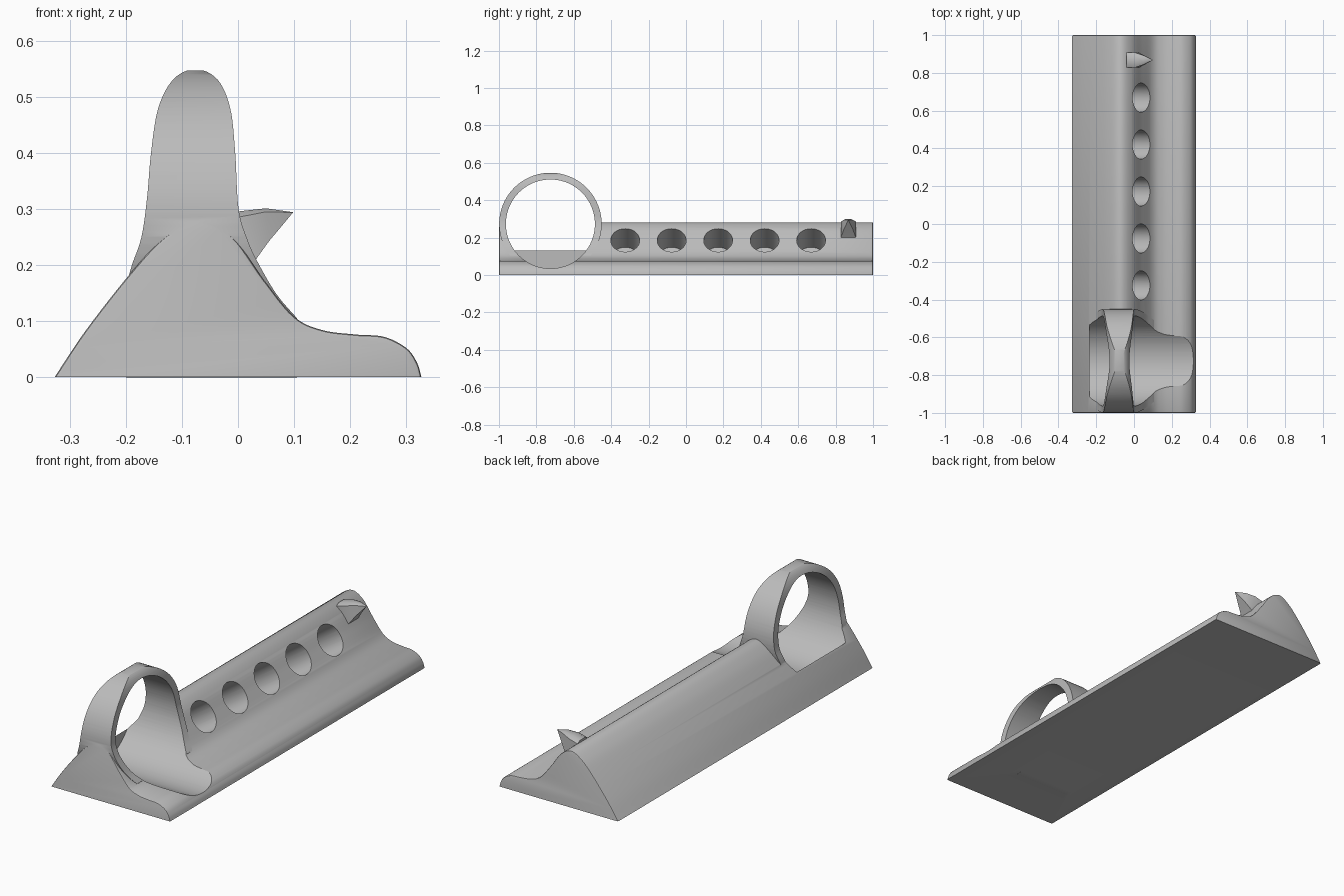
import bpy, bmesh, math
from mathutils import Vector, Matrix

cube = bpy.data.objects.get("Cube")
if cube:
    bpy.data.objects.remove(cube, do_unlink=True)

grey = bpy.data.materials.new("plain grey")
grey.use_nodes = True
colour = (0.5, 0.5, 0.5, 1)
grey.diffuse_color = colour
grey.node_tree.nodes["Principled BSDF"].inputs["Base Color"].default_value = colour


def make_object(name, bm):
    bmesh.ops.recalc_face_normals(bm, faces=bm.faces)
    mesh = bpy.data.meshes.new(name)
    bm.to_mesh(mesh)
    bm.free()
    mesh.materials.append(grey)
    obj = bpy.data.objects.new(name, mesh)
    bpy.context.collection.objects.link(obj)
    return obj


def spline(points, steps=6):
    """Smooth open curve through the points."""
    p = [Vector(q) for q in points]
    p = [2 * p[0] - p[1]] + p + [2 * p[-1] - p[-2]]
    out = []
    for a, b, c, d in zip(p, p[1:], p[2:], p[3:]):
        for i in range(steps):
            t = i / steps
            out.append((2 * b + (c - a) * t + (2 * a - 5 * b + 4 * c - d) * t ** 2
                        + (3 * b - a - 3 * c + d) * t ** 3) / 2)
    return out + [p[-2]]


def prism(name, outline, y0, y1, round_ends=0):
    """Extrude an x-z outline along y, optionally rounding the end edges."""
    bm = bmesh.new()
    face = bm.faces.new([bm.verts.new((q[0], y0, q[1])) for q in outline])
    ext = bmesh.ops.extrude_face_region(bm, geom=[face], use_keep_orig=True)
    verts = [v for v in ext["geom"] if isinstance(v, bmesh.types.BMVert)]
    bmesh.ops.translate(bm, verts=verts, vec=(0, y1 - y0, 0))
    bmesh.ops.recalc_face_normals(bm, faces=bm.faces)
    if round_ends:
        rim = [e for e in bm.edges
               if abs(e.verts[0].co.y - e.verts[1].co.y) < 1e-5
               and max(v.co.z for v in e.verts) > 1e-4]
        bmesh.ops.bevel(bm, geom=rim, offset=round_ends, segments=2,
                        profile=0.5, affect='EDGES')
    return make_object(name, bm)


def cylinder(name, radius, start, end, sides):
    start, end = Vector(start), Vector(end)
    axis = end - start
    turn = axis.to_track_quat('Z', 'Y').to_matrix().to_4x4()
    bm = bmesh.new()
    bmesh.ops.create_cone(bm, cap_ends=True, segments=sides, radius1=radius,
                          radius2=radius, depth=axis.length,
                          matrix=Matrix.Translation((start + end) / 2) @ turn)
    return make_object(name, bm)


def combine(target, tool, operation):
    """Apply a boolean and remove the tool."""
    tool.hide_render = True
    mod = target.modifiers.new("cut", 'BOOLEAN')
    mod.operation, mod.solver, mod.object = operation, 'EXACT', tool
    graph = bpy.context.evaluated_depsgraph_get()
    mesh = bpy.data.meshes.new_from_object(target.evaluated_get(graph))
    target.modifiers.clear()
    target.data = mesh
    bpy.data.objects.remove(tool, do_unlink=True)


# Long body with a rounded ridge and a low shelf
body = prism("body", spline([
    (-0.327, 0), (-0.27, 0.085), (-0.19, 0.187), (-0.13, 0.25), (-0.07, 0.282),
    (-0.01, 0.25), (0.045, 0.175), (0.1, 0.108), (0.15, 0.084), (0.21, 0.076),
    (0.26, 0.072), (0.3, 0.052), (0.319, 0.026), (0.327, 0)]), -1, 1, 0.006)

# Ring band: flared silhouette trimmed to a sideways cylinder
RING_Y, RING_Z = -0.725, 0.273
ring = prism("ring", spline([
    (-0.2, 0.16), (-0.189, 0.2), (-0.172, 0.25), (-0.162, 0.32), (-0.155, 0.4),
    (-0.142, 0.48), (-0.115, 0.531), (-0.076, 0.549), (-0.037, 0.531),
    (-0.014, 0.48), (-0.005, 0.4), (0.001, 0.3), (0.018, 0.242), (0.04, 0.196),
    (0.07, 0.146), (0.105, 0.105)]) + [(0.105, -0.1), (-0.2, -0.1)], -1.1, -0.3)
combine(ring, cylinder("ring_trim", 0.274, (-0.5, RING_Y, RING_Z),
                       (0.5, RING_Y, RING_Z), 96), 'INTERSECT')
combine(body, ring, 'UNION')

# Bore through the ring, stopped by a low wall on one side
combine(body, cylinder("bore", 0.238, (-0.235, RING_Y, RING_Z),
                       (0.6, RING_Y, RING_Z), 96), 'DIFFERENCE')

# Row of blind finger holes square to the slope
slope = Vector((0.82, 0, 0.57))
for i in range(5):
    mouth = Vector((0.037, -0.325 + 0.2485 * i, 0.185))
    combine(body, cylinder("hole", 0.077, mouth - slope * 0.175,
                           mouth + slope * 0.2, 48), 'DIFFERENCE')

# Small pointed hook near the back end
bm = bmesh.new()
sections = [  # x and z of the upper and lower edge, half width
    ((-0.04, 0.284), (-0.04, 0.2), 0.04),
    ((0.005, 0.296), (0.025, 0.2), 0.04),
    ((0.05, 0.301), (0.055, 0.242), 0.025),
    ((0.098, 0.294), (0.096, 0.291), 0.002)]
rings = []
for (ux, uz), (lx, lz), w in sections:
    spots = [(lx, -w, lz), (lx, w, lz), (ux, w, uz - w * 0.25),
             (ux, w * 0.5, uz), (ux, -w * 0.5, uz), (ux, -w, uz - w * 0.25)]
    rings.append([bm.verts.new((x, 0.868 + y, z)) for x, y, z in spots])
for a, b in zip(rings, rings[1:]):
    for i in range(6):
        j = (i + 1) % 6
        bm.faces.new((a[i], a[j], b[j], b[i]))
bm.faces.new(rings[0])
bm.faces.new(rings[-1])
hook = make_object("hook", bm)

# Smooth shading with crisp edges
for obj in (body, hook):
    bpy.ops.object.select_all(action='DESELECT')
    obj.select_set(True)
    bpy.context.view_layer.objects.active = obj
    bpy.ops.object.shade_smooth_by_angle(angle=math.radians(30))
